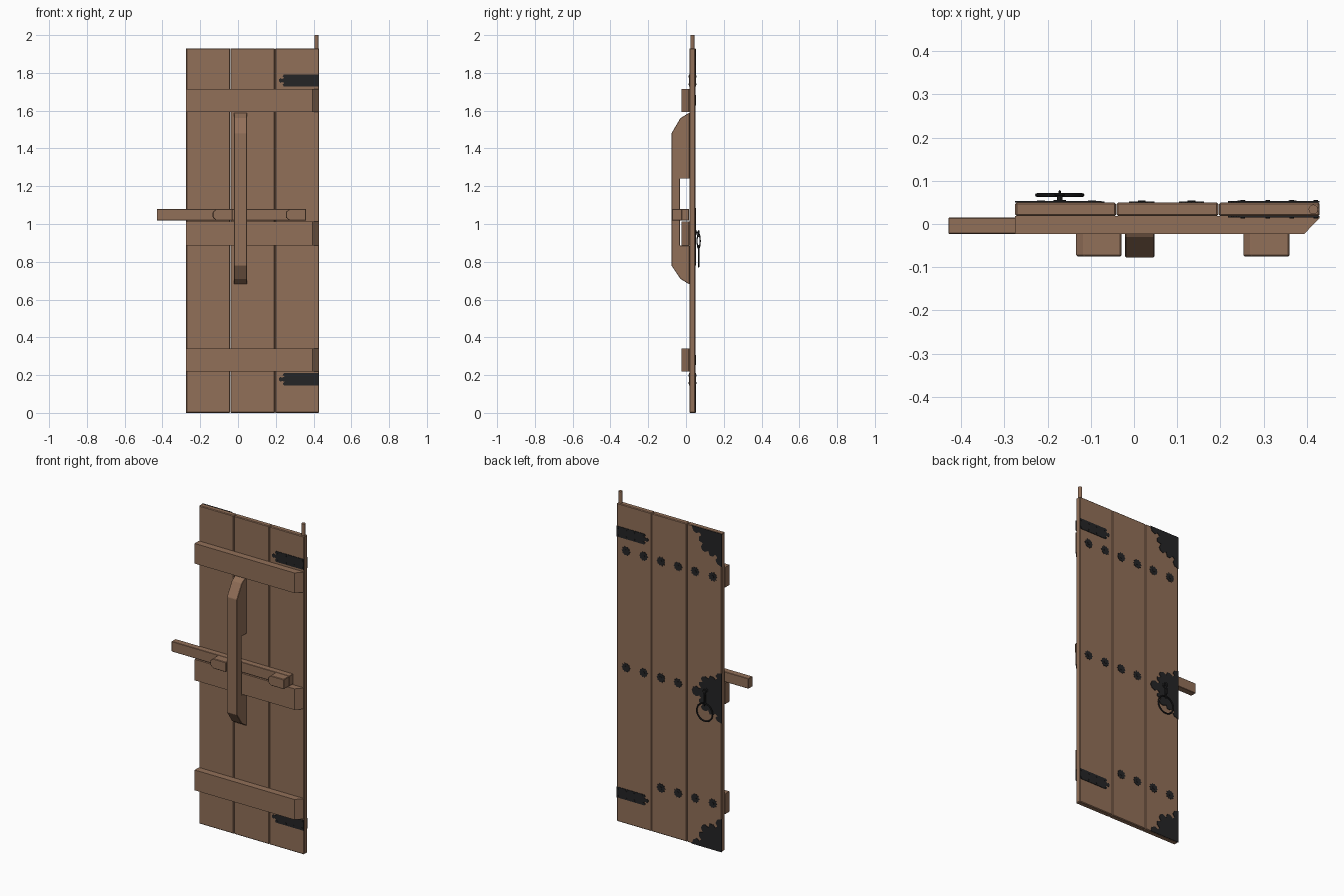
import bpy, bmesh, math
from mathutils import Vector

if "Cube" in bpy.data.objects:
    bpy.data.objects.remove(bpy.data.objects["Cube"])


def material(name, rgb):
    m = bpy.data.materials.new(name)
    m.diffuse_color = (*rgb, 1)
    m.use_nodes = True
    m.node_tree.nodes["Principled BSDF"].inputs["Base Color"].default_value = m.diffuse_color
    return m


WOOD = material("brown wood", (0.285, 0.160, 0.098))
IRON = material("black iron", (0.018, 0.018, 0.019))


def prism(name, pts, axis, a, b, mat, bevel=0.0):
    """Extrude a 2D outline from a to b along the given axis."""
    place = {'x': lambda p, q, t: (t, p, q),
             'y': lambda p, q, t: (p, t, q),
             'z': lambda p, q, t: (p, q, t)}[axis]
    bm = bmesh.new()
    lo = [bm.verts.new(place(p, q, a)) for p, q in pts]
    hi = [bm.verts.new(place(p, q, b)) for p, q in pts]
    bm.faces.new(lo)
    bm.faces.new(hi[::-1])
    n = len(pts)
    for i in range(n):
        j = (i + 1) % n
        bm.faces.new((lo[i], hi[i], hi[j], lo[j]))
    bmesh.ops.recalc_face_normals(bm, faces=bm.faces)
    me = bpy.data.meshes.new(name)
    bm.to_mesh(me)
    bm.free()
    me.materials.append(mat)
    ob = bpy.data.objects.new(name, me)
    bpy.context.collection.objects.link(ob)
    if bevel:
        mod = ob.modifiers.new("bevel", 'BEVEL')
        mod.width = bevel
        mod.segments = 1
    return ob


def rect(x0, x1, z0, z1):
    return [(x0, z0), (x1, z0), (x1, z1), (x0, z1)]


def circle(x, z, r, n=8, r2=None):
    """Circle, or a scalloped star when r2 is given."""
    return [(x + (r2 if r2 and i % 2 else r) * math.cos(2 * math.pi * i / n),
             z + (r2 if r2 and i % 2 else r) * math.sin(2 * math.pi * i / n)) for i in range(n)]


def torus(name, loc, R, r, rot, scale=(1, 1, 1), seg=32):
    bpy.ops.mesh.primitive_torus_add(location=loc, rotation=rot, major_radius=R,
                                     minor_radius=r, major_segments=seg, minor_segments=8)
    ob = bpy.context.object
    ob.name = name
    ob.scale = scale
    ob.data.materials.append(IRON)
    bpy.ops.object.shade_smooth_by_angle()
    return ob


L, R = -0.275, 0.43
FRONT, BACK = 0.018, 0.050

# three vertical planks
for x0, x1 in ((L, -0.0415), (-0.0405, 0.1955), (0.1965, R)):
    prism("plank", rect(x0, x1, 0, 1.93), 'y', FRONT, BACK, WOOD, 0.004)

# pivot pin on the hinge side
prism("pivot_pin", circle(0.415, 0.034, 0.011, 12), 'z', 1.92, 2.0, WOOD)

# three cross battens, slanted at the hinge end
for z0, z1 in ((0.218, 0.341), (0.885, 1.012), (1.593, 1.715)):
    prism("batten", [(L, FRONT), (L, -0.023), (0.394, -0.023), (R, 0.014), (R, FRONT)],
          'z', z0, z1, WOOD)

# vertical keeper with a slot for the sliding bar
prism("bar_keeper", [(FRONT, 1.59), (-0.03, 1.56), (-0.077, 1.48), (-0.077, 0.78),
                     (-0.03, 0.71), (FRONT, 0.68), (FRONT, 0.885), (-0.033, 0.885),
                     (-0.033, 1.24), (FRONT, 1.24)], 'x', -0.021, 0.047, WOOD, 0.002)

# sliding bar and its two grips
prism("sliding_bar", rect(-0.43, 0.36, 1.018, 1.08), 'y', -0.023, 0.015, WOOD, 0.002)
for x0, x1 in ((-0.134, -0.029), (0.253, 0.36)):
    prism("bar_grip", [(x0, 1.035), (x0 + 0.018, 1.019), (x1, 1.019), (x1, 1.079),
                       (x0 + 0.018, 1.079), (x0, 1.063)], 'y', -0.075, -0.02, WOOD, 0.003)

# strap hinges on both faces, with rivets
half = [(R, 0.032), (0.243, 0.032), (0.236, 0.022), (0.246, 0.013),
        (0.232, 0.008), (0.226, 0.013), (0.218, 0.006)]
for zc in (0.178, 1.760):
    outline = [(x, zc + z) for x, z in half] + [(x, zc - z) for x, z in reversed(half)]
    for name, y0, y1, s in (("front", FRONT, FRONT - 0.003, -1), ("back", BACK, BACK + 0.003, 1)):
        prism(name + "_hinge", outline, 'y', y0, y1, IRON)
        for x in (0.252, 0.31, 0.365, 0.421):
            for dz in (-0.02, 0.02):
                prism("hinge_rivet", circle(x, zc + dz, 0.005), 'y', y1, y1 + 0.002 * s, IRON)

# scalloped plates: one quarter outline reused for corners and the lock plate
lobe = [(0.200, 0), (0.190, 0.028), (0.168, 0.040), (0.150, 0.028), (0.136, 0.042),
        (0.152, 0.058), (0.152, 0.080), (0.126, 0.088), (0.138, 0.112)]
quarter = lobe + [(0.130, 0.130)] + [(v, u) for u, v in reversed(lobe)]
prism("top_corner_plate", [(L, 1.93)] + [(L + u, 1.93 - v) for u, v in quarter],
      'y', BACK, BACK + 0.003, IRON)
prism("bottom_corner_plate", [(L, 0)] + [(L + u, v) for u, v in quarter],
      'y', BACK, BACK + 0.003, IRON)
zl = 0.932
upper = [(L + u, zl + 0.76 * v) for u, v in quarter]
lower = [(L + u, zl - 0.76 * v) for u, v in reversed(quarter[1:])]
prism("lock_plate", upper + lower, 'y', BACK, BACK + 0.003, IRON)

# rows of scalloped rosettes behind the battens
xs = (0.367, 0.249, 0.133, 0.018, -0.097, -0.215)
for z, cols in ((1.655, xs), (0.948, xs[:4]), (0.28, xs[2:])):
    for x in cols:
        prism("rosette", circle(x, z, 0.029, 20, 0.023), 'y', BACK, BACK + 0.002, IRON)
        prism("rosette_stud", circle(x, z, 0.009, 10), 'y', BACK + 0.002, BACK + 0.004, IRON)

# ring pull: staple, link and ring
xr = -0.172
prism("staple_base", circle(xr, 0.955, 0.014, 12), 'y', BACK, BACK + 0.006, IRON)
prism("staple_pin", circle(xr, 0.955, 0.006, 10), 'y', BACK, 0.072, IRON)
torus("staple_eye", (xr, 0.068, 0.955), 0.009, 0.0035, (math.pi / 2, 0, 0), seg=16)
torus("pull_link", (xr, 0.067, 0.910), 0.0085, 0.0028, (0, math.pi / 2, 0), (4.0, 1, 1), 20)
torus("pull_ring", (xr, 0.067, 0.827), 0.053, 0.0042, (math.pi / 2, 0, 0), seg=40)
